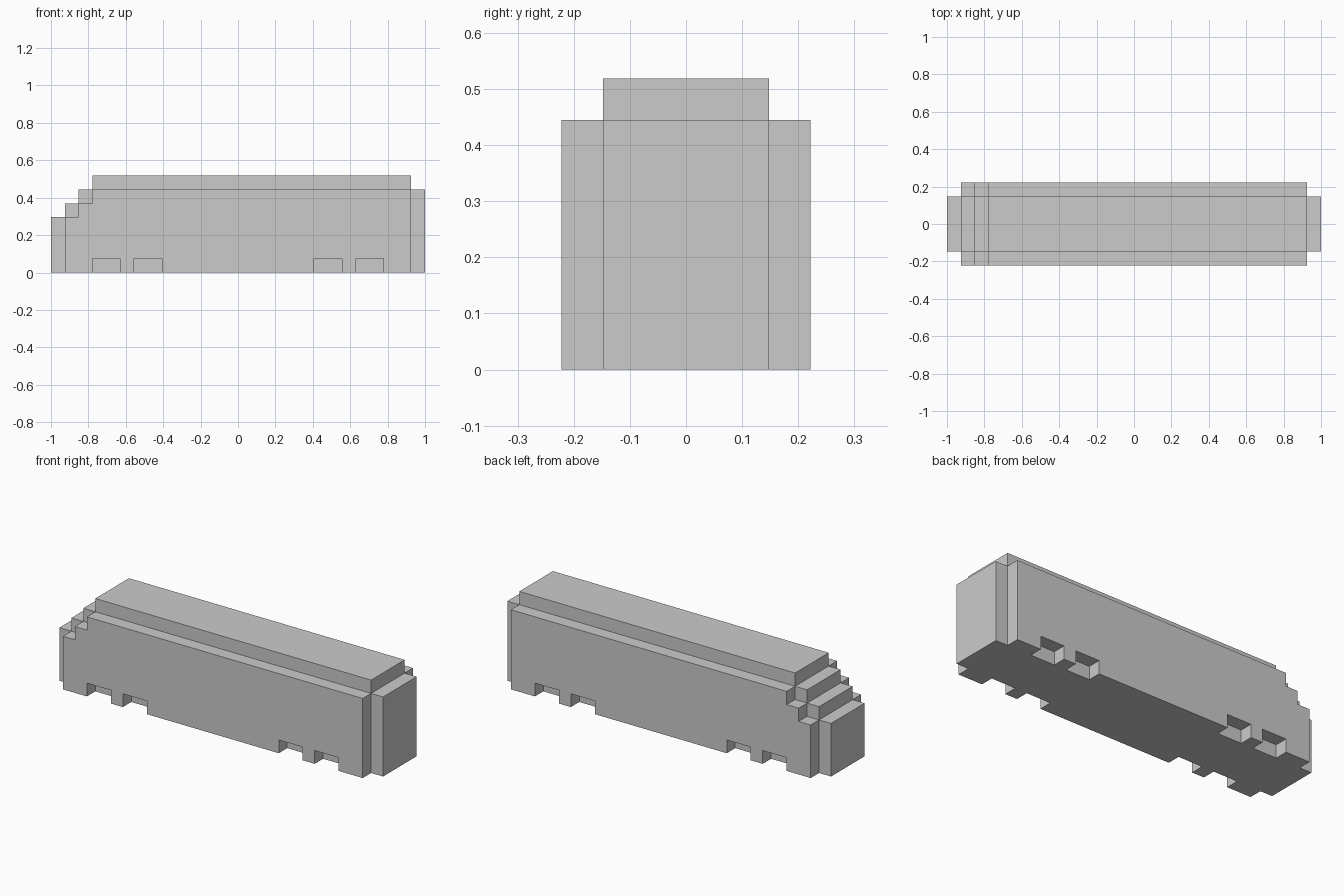
import bpy
import bmesh

if "Cube" in bpy.data.objects:
    bpy.data.objects.remove(bpy.data.objects["Cube"])

U = 2 / 27  # one block of the model's grid


def extrude_profile(name, profile, half_width):
    """Extrude an x-z outline (in blocks) symmetrically across y."""
    bm = bmesh.new()
    verts = [bm.verts.new((x * U - 1, -half_width * U, z * U)) for x, z in profile]
    face = bm.faces.new(verts)
    side = bmesh.ops.extrude_face_region(bm, geom=[face])["geom"]
    bmesh.ops.translate(bm, vec=(0, 2 * half_width * U, 0),
                        verts=[g for g in side if isinstance(g, bmesh.types.BMVert)])
    bmesh.ops.recalc_face_normals(bm, faces=bm.faces)
    mesh = bpy.data.meshes.new(name)
    bm.to_mesh(mesh)
    bm.free()
    obj = bpy.data.objects.new(name, mesh)
    bpy.context.collection.objects.link(obj)
    return obj


# Narrow core: stepped nose, raised roof and lower tail block
core_outline = [(0, 0), (27, 0), (27, 6), (26, 6), (26, 7), (3, 7),
                (3, 6), (2, 6), (2, 5), (1, 5), (1, 4), (0, 4)]
body = extrude_profile("carriage_body", core_outline, 2)

# Wide side walls: one block lower, with wheel recesses along the bottom
wall_outline = [(1, 0)]
for x in (3, 6, 19, 22):
    wall_outline += [(x, 0), (x, 1), (x + 2, 1), (x + 2, 0)]
wall_outline += [(26, 0), (26, 6), (3, 6), (3, 5), (2, 5), (2, 4), (1, 4)]
walls = extrude_profile("side_walls", wall_outline, 3)

# Merge the walls into the core so no hidden faces remain
union = body.modifiers.new("join_walls", 'BOOLEAN')
union.operation = 'UNION'
union.solver = 'EXACT'
union.object = walls
bpy.context.view_layer.objects.active = body
body.select_set(True)
bpy.ops.object.modifier_apply(modifier=union.name)
bpy.data.objects.remove(walls, do_unlink=True)
